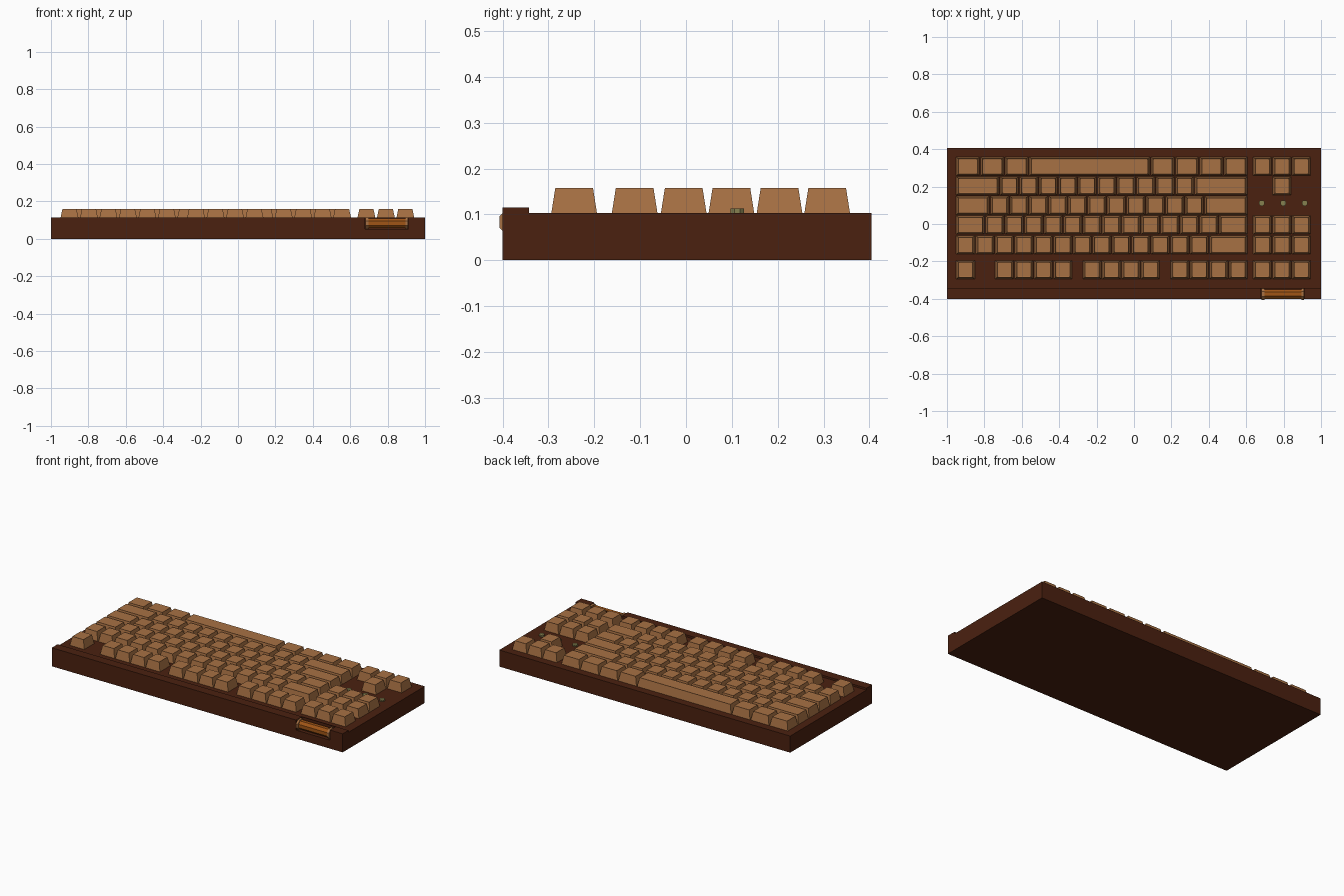
import bpy, bmesh, math
from mathutils import Matrix

if "Cube" in bpy.data.objects:
    bpy.data.objects.remove(bpy.data.objects["Cube"])


def material(name, r, g, b):
    m = bpy.data.materials.new(name)
    m.use_nodes = True
    m.diffuse_color = (r, g, b, 1)
    m.node_tree.nodes["Principled BSDF"].inputs["Base Color"].default_value = (r, g, b, 1)
    return m


dark_wood = material("dark wood", 0.07, 0.015, 0.005)
light_wood = material("light wood", 0.39, 0.165, 0.057)
amber_wood = material("amber wood", 0.35, 0.09, 0.008)
lamp_green = material("olive lamp", 0.24, 0.22, 0.08)


def finish(bm, name, mat):
    mesh = bpy.data.meshes.new(name)
    bmesh.ops.recalc_face_normals(bm, faces=bm.faces)
    bm.to_mesh(mesh)
    bm.free()
    mesh.materials.append(mat)
    obj = bpy.data.objects.new(name, mesh)
    bpy.context.collection.objects.link(obj)
    return obj


def box(name, lo, hi, mat):
    bm = bmesh.new()
    bmesh.ops.create_cube(bm, size=1)
    for v in bm.verts:
        v.co = [lo[i] if v.co[i] < 0 else hi[i] for i in range(3)]
    return finish(bm, name, mat)


def cylinder(name, centre, radius, length, sides, mat, along_x=False):
    bm = bmesh.new()
    turn = Matrix.Rotation(math.pi / 2, 4, 'Y') if along_x else Matrix()
    spin = Matrix.Rotation(math.pi / sides, 4, 'Z')
    bmesh.ops.create_cone(bm, cap_ends=True, segments=sides, radius1=radius,
                          radius2=radius, depth=length,
                          matrix=Matrix.Translation(centre) @ turn @ spin)
    return finish(bm, name, mat)


# Case: main block and the slightly taller front rail
PLATE, KEY_TOP = 0.103, 0.158
box("case", (-1, -0.343, 0), (1, 0.405, PLATE), dark_wood)
rail = box("front_rail", (-1, -0.4, 0), (1, -0.343, 0.115), dark_wood)

# Notch in the rail that holds the ornamental roll
notch = box("notch_cutter", (0.68, -0.5, 0.052), (0.912, -0.345, 0.2), dark_wood)
notch.hide_render = True
notch.hide_viewport = True
notch.display_type = 'WIRE'
cut = rail.modifiers.new("notch", 'BOOLEAN')
cut.operation = 'DIFFERENCE'
cut.solver = 'EXACT'
cut.object = notch

# Ornamental roll with end collars
cylinder("front_roll", (0.796, -0.375, 0.083), 0.028, 0.21, 8, amber_wood, True)
for x in (0.69, 0.902):
    cylinder("roll_collar", (x, -0.375, 0.083), 0.034, 0.014, 8, light_wood, True)

# Keycaps: tapered blocks with a shallow dished top
UNIT, LEFT, GAP = 0.1041, -0.953, 0.004


def keycap(bm, start, width, y):
    x0 = LEFT + start * UNIT + GAP / 2
    x1 = LEFT + (start + width) * UNIT - GAP / 2
    made = bmesh.ops.create_cube(bm, size=1)["verts"]
    for v in made:
        top = v.co.z > 0
        ix, iy = (0.012, 0.009) if top else (0, 0)
        v.co = (x0 + ix if v.co.x < 0 else x1 - ix,
                y + (0.05 - iy) * (1 if v.co.y > 0 else -1),
                KEY_TOP if top else PLATE - 0.002)
    top_face = next(f for f in made[0].link_faces[:] + made[-1].link_faces[:]
                    if all(v.co.z > PLATE for v in f.verts))
    bmesh.ops.inset_region(bm, faces=[top_face], thickness=0.006, depth=-0.002)


# Each row: depth position, main key widths (negative is a gap), cluster columns
rows = [
    ("function_row", -0.244, [1, -1] + [1] * 4 + [-.5] + [1] * 4 + [-.5] + [1] * 4, (0, 1, 2)),
    ("number_row", -0.112, [1] * 13 + [2], (0, 1, 2)),
    ("upper_letter_row", -0.005, [1.5] + [1] * 12 + [1.5], (0, 1, 2)),
    ("home_letter_row", 0.099, [1.75] + [1] * 11 + [2.25], ()),
    ("lower_letter_row", 0.204, [2.25] + [1] * 10 + [2.75], (1,)),
    ("space_bar_row", 0.308, [1.25] * 3 + [6.25] + [1.25] * 4, (0, 1, 2)),
]
for name, y, widths, cluster in rows:
    bm = bmesh.new()
    at = 0
    for w in widths:
        if w > 0:
            keycap(bm, at, w, y)
        at += abs(w)
    for column in cluster:
        keycap(bm, 15.25 + column, 1, y)
    finish(bm, name + "_keys", light_wood)

# Indicator lamps between the key clusters
for column in range(3):
    x = LEFT + (15.72 + column * 1.1) * UNIT
    cylinder("indicator_lamp", (x, 0.112, 0.107), 0.016, 0.012, 8, lamp_green)
